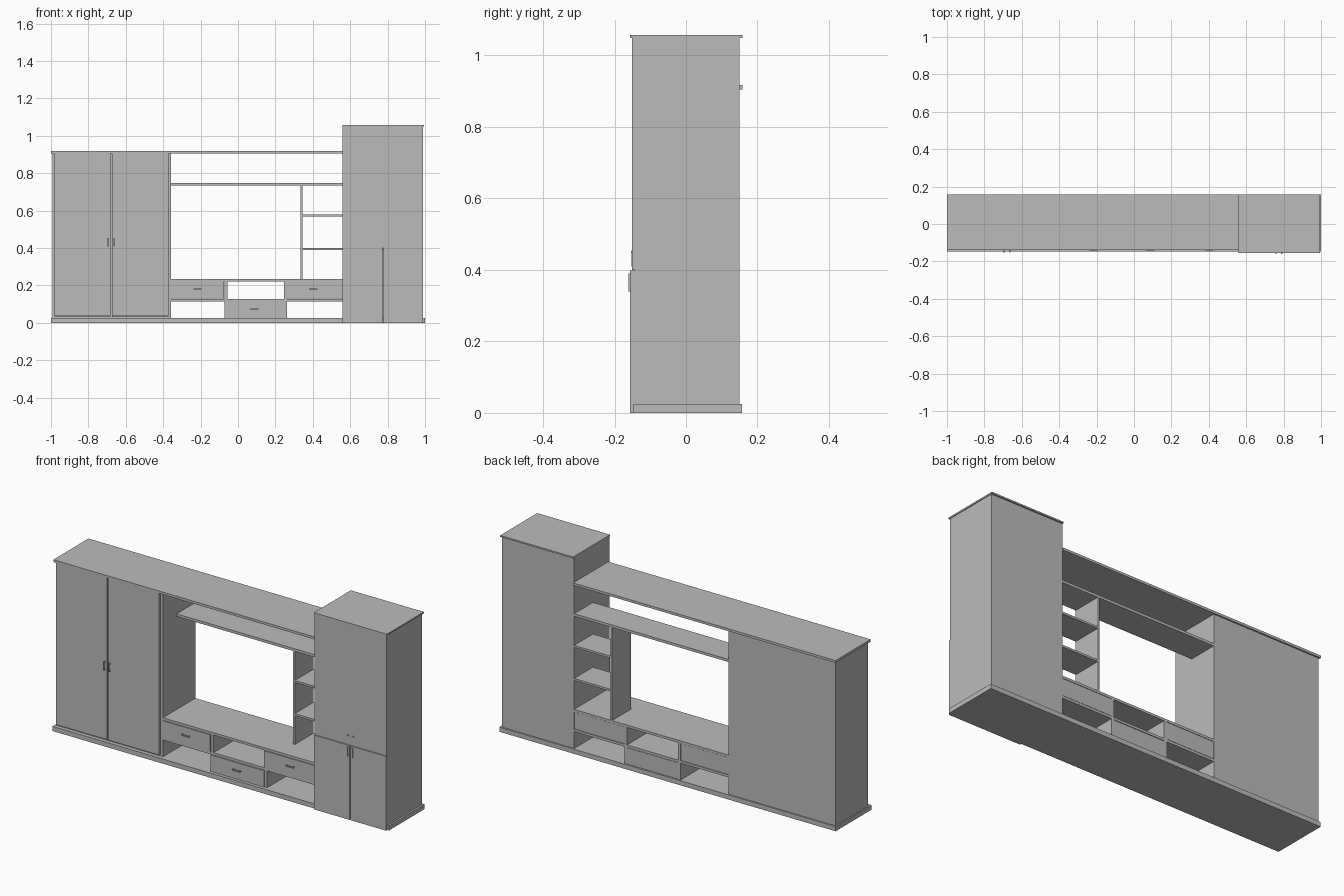
import bpy
import bmesh

if "Cube" in bpy.data.objects:
    bpy.data.objects.remove(bpy.data.objects["Cube"], do_unlink=True)

grey = bpy.data.materials.new("plain_grey")
grey.use_nodes = True
GREY = (0.5, 0.5, 0.5, 1)
grey.diffuse_color = GREY
grey.node_tree.nodes["Principled BSDF"].inputs["Base Color"].default_value = GREY


def box(name, x, y, z):
    """Board spanning the given (min, max) ranges."""
    bm = bmesh.new()
    bmesh.ops.create_cube(bm, size=1)
    for v in bm.verts:
        for i, (lo, hi) in enumerate((x, y, z)):
            v.co[i] = lo if v.co[i] < 0 else hi
    mesh = bpy.data.meshes.new(name)
    bm.to_mesh(mesh)
    bm.free()
    mesh.materials.append(grey)
    obj = bpy.data.objects.new(name, mesh)
    bpy.context.collection.objects.link(obj)
    return obj


def handle(name, x, front, z, length, upright, reach=0.012):
    """Bar pull standing on two feet, centred at x, z."""
    half, r = length / 2, 0.003
    bar = (front - reach, front - reach + 0.004)
    if upright:
        box(name, (x - r, x + r), bar, (z - half, z + half))
        feet = [(x, z - half + r), (x, z + half - r)]
    else:
        box(name, (x - half, x + half), bar, (z - r, z + r))
        feet = [(x - half + r, z), (x + half - r, z)]
    for fx, fz in feet:
        box(name + "_foot", (fx - r, fx + r), (bar[1], front), (fz - r, fz + r))


FRONT, BACK = -0.126, 0.15      # carcass depth
FACE = -0.14                    # door faces
BASE, TOP = 0.025, 0.905
L, M, R = -0.358, 0.56, 0.99    # section edges

# Plinth and long top board
box("plinth", (-1, 1), (-0.147, 0.157), (0, BASE))
box("top_board", (-1, M), (FACE, 0.158), (TOP, 0.918))

# Wardrobe section
for name, x in (("outer", -0.993), ("inner", L - 0.014)):
    box("wardrobe_side_" + name, (x, x + 0.014), (FRONT, BACK), (BASE, TOP))
box("wardrobe_back", (-0.98, L - 0.014), (BACK - 0.006, BACK), (BASE, TOP))
box("wardrobe_floor", (-0.98, L - 0.014), (FRONT, BACK), (BASE, 0.035))
box("wardrobe_divider", (-0.685, -0.671), (FRONT, BACK), (BASE, TOP))
for x in ((-0.983, -0.682), (-0.674, -0.372)):
    box("wardrobe_door", x, (FACE, FRONT), (0.036, TOP))
for x in (-0.694, -0.662):
    handle("wardrobe_handle", x, FACE, 0.432, 0.045, True)

# Media bench: two tiers with dividers
box("bench_top", (L, M), (FRONT, BACK), (0.222, 0.235))
box("bench_shelf", (L, M), (FRONT, BACK), (0.115, 0.128))
for x in (-0.073, 0.246):
    for z in ((BASE, 0.115), (0.128, 0.222)):
        box("bench_divider", (x, x + 0.016), (FRONT, BACK), z)

# Drawers alternate between the tiers
UPPER, LOWER = (0.13, 0.221), (BASE, 0.113)
for x, z in (((L, -0.075), UPPER), ((0.246, M), UPPER), ((-0.073, 0.245), LOWER)):
    box("drawer_box", x, (FRONT + 0.002, BACK - 0.001), z)
    box("drawer_front", x, (FRONT - 0.004, FRONT + 0.002), z)
    handle("drawer_handle", sum(x) / 2, FRONT - 0.004, sum(z) / 2 + 0.005, 0.045, False)

# Open wall shelving, half depth
SHELF_Y = (-0.01, BACK)
box("long_shelf", (L, M), SHELF_Y, (0.735, 0.749))
box("shelf_upright", (0.335, 0.345), SHELF_Y, (0.235, 0.735))
for z in (0.39, 0.568):
    box("small_shelf", (0.345, M), SHELF_Y, (z, z + 0.011))

# Tall cabinet
TALL = 1.049
for name, x in (("inner", M), ("outer", R - 0.014)):
    box("tall_side_" + name, (x, x + 0.014), (-0.142, BACK), (BASE, TALL))
box("tall_back", (M + 0.014, R - 0.014), (BACK - 0.006, BACK), (BASE, TALL))
box("tall_shelf", (M + 0.014, R - 0.014), (-0.142, BACK), (0.392, 0.405))
box("tall_cap", (M, 0.994), (-0.156, 0.158), (TALL, 1.057))
box("tall_upper_door", (M, R), (-0.151, -0.142), (0.4, TALL))
MID = (M + R) / 2
for x in ((M, MID - 0.002), (MID + 0.002, R)):
    box("tall_lower_door", x, (-0.156, -0.142), (0, 0.399))
for side in (-1, 1):
    x = MID + side * 0.015
    handle("tall_handle", x, -0.156, 0.365, 0.05, True, 0.0045)
    box("flap_handle_foot", (x - 0.005, x + 0.005), (-0.154, -0.151), (0.447, 0.452))
